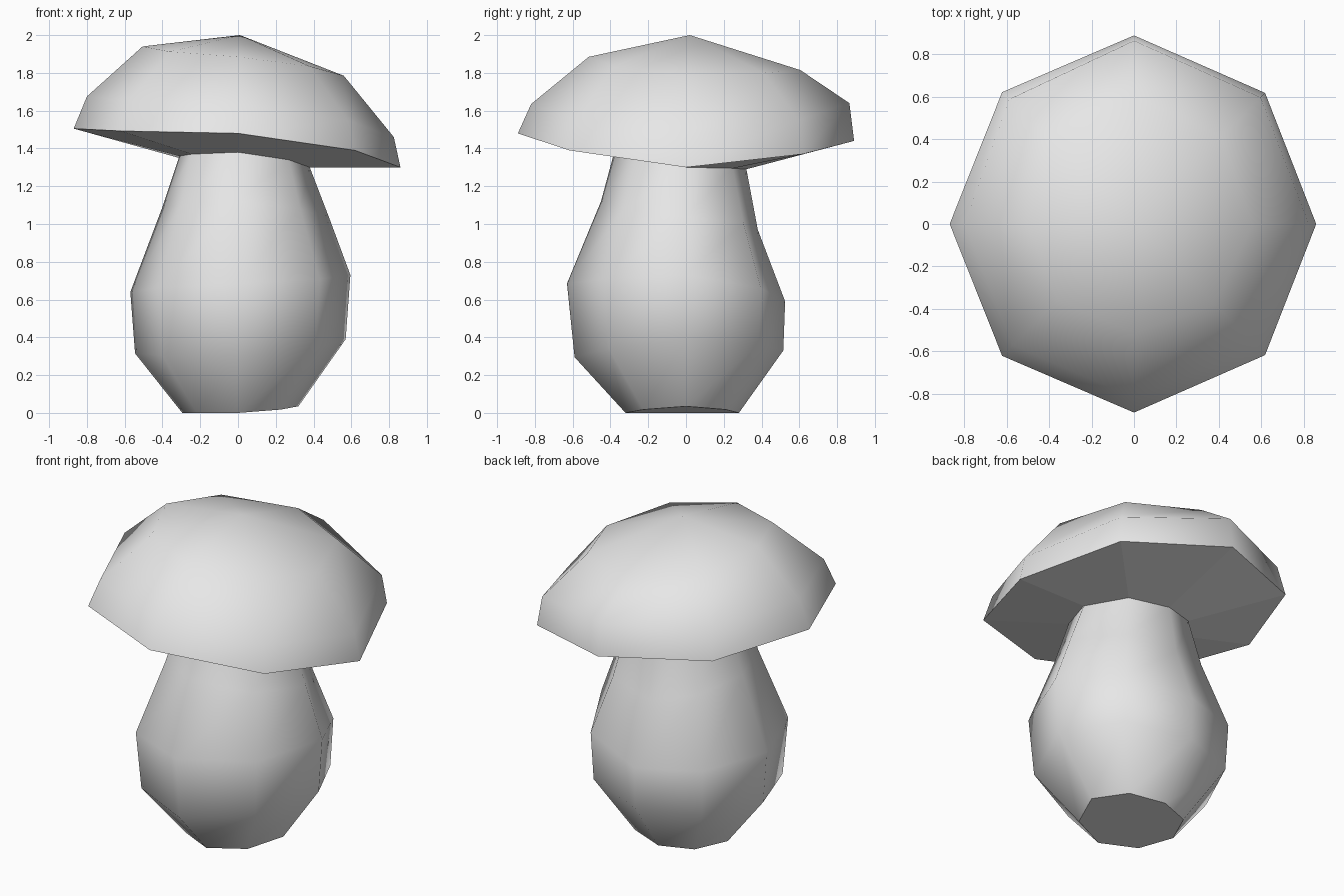
import bpy
import math

cube = bpy.data.objects.get("Cube")
if cube:
    bpy.data.objects.remove(cube, do_unlink=True)

SIDES = 8

grey = bpy.data.materials.new("plain_grey")
grey.use_nodes = True
colour = (0.8, 0.8, 0.8, 1.0)
grey.diffuse_color = colour
grey.node_tree.nodes["Principled BSDF"].inputs["Base Color"].default_value = colour


def ring(right, back, left, front):
    """Eight-sided ring from four (radius, height) pairs; diagonals are averaged."""
    main = [right, back, left, front]
    points = []
    for i in range(SIDES):
        a = main[i // 2]
        b = main[((i + 1) // 2) % 4]
        r, z = (a[0] + b[0]) / 2, (a[1] + b[1]) / 2
        angle = math.tau * i / SIDES
        points.append((r * math.cos(angle), r * math.sin(angle), z))
    return points


def loft(name, rings, flat_bands=(), apex=None, floor=False):
    """Skin a stack of rings, smooth except for the floor and the flat bands."""
    verts = [p for points in rings for p in points]
    faces, smooth = [], []
    for level in range(len(rings) - 1):
        low = level * SIDES
        for i in range(SIDES):
            j = (i + 1) % SIDES
            faces.append((low + i, low + j, low + SIDES + j, low + SIDES + i))
            smooth.append(level not in flat_bands)
    if apex:
        last = (len(rings) - 1) * SIDES
        verts.append(apex)
        for i in range(SIDES):
            faces.append((last + i, last + (i + 1) % SIDES, len(verts) - 1))
            smooth.append(True)
    if floor:
        faces.append(tuple(reversed(range(SIDES))))
        smooth.append(False)
    mesh = bpy.data.meshes.new(name)
    mesh.from_pydata(verts, [], faces)
    mesh.polygons.foreach_set("use_smooth", smooth)
    mesh.materials.append(grey)
    mesh.update()
    obj = bpy.data.objects.new(name, mesh)
    bpy.context.collection.objects.link(obj)
    return obj


# Neck ring shared by the stem and the underside of the cap
neck = ring((0.38, 1.30), (0.32, 1.29), (0.31, 1.36), (0.38, 1.38))

# Bulging stem with a flat floor
loft("stem", [
    ring((0.32, 0.035), (0.28, 0.0), (0.295, 0.0), (0.32, 0.0)),
    ring((0.57, 0.39), (0.515, 0.33), (0.545, 0.315), (0.59, 0.295)),
    ring((0.595, 0.73), (0.525, 0.59), (0.57, 0.64), (0.63, 0.685)),
    ring((0.48, 1.04), (0.38, 0.97), (0.40, 1.09), (0.45, 1.12)),
    neck,
], floor=True)

# Tilted cap: flat underside, rim, two dome rings and a peak
loft("cap", [
    neck,
    ring((0.86, 1.30), (0.89, 1.44), (0.87, 1.505), (0.89, 1.48)),
    ring((0.825, 1.46), (0.865, 1.64), (0.80, 1.675), (0.82, 1.635)),
    ring((0.56, 1.785), (0.605, 1.815), (0.505, 1.94), (0.515, 1.885)),
], flat_bands=(0,), apex=(0.01, 0.02, 2.0))
